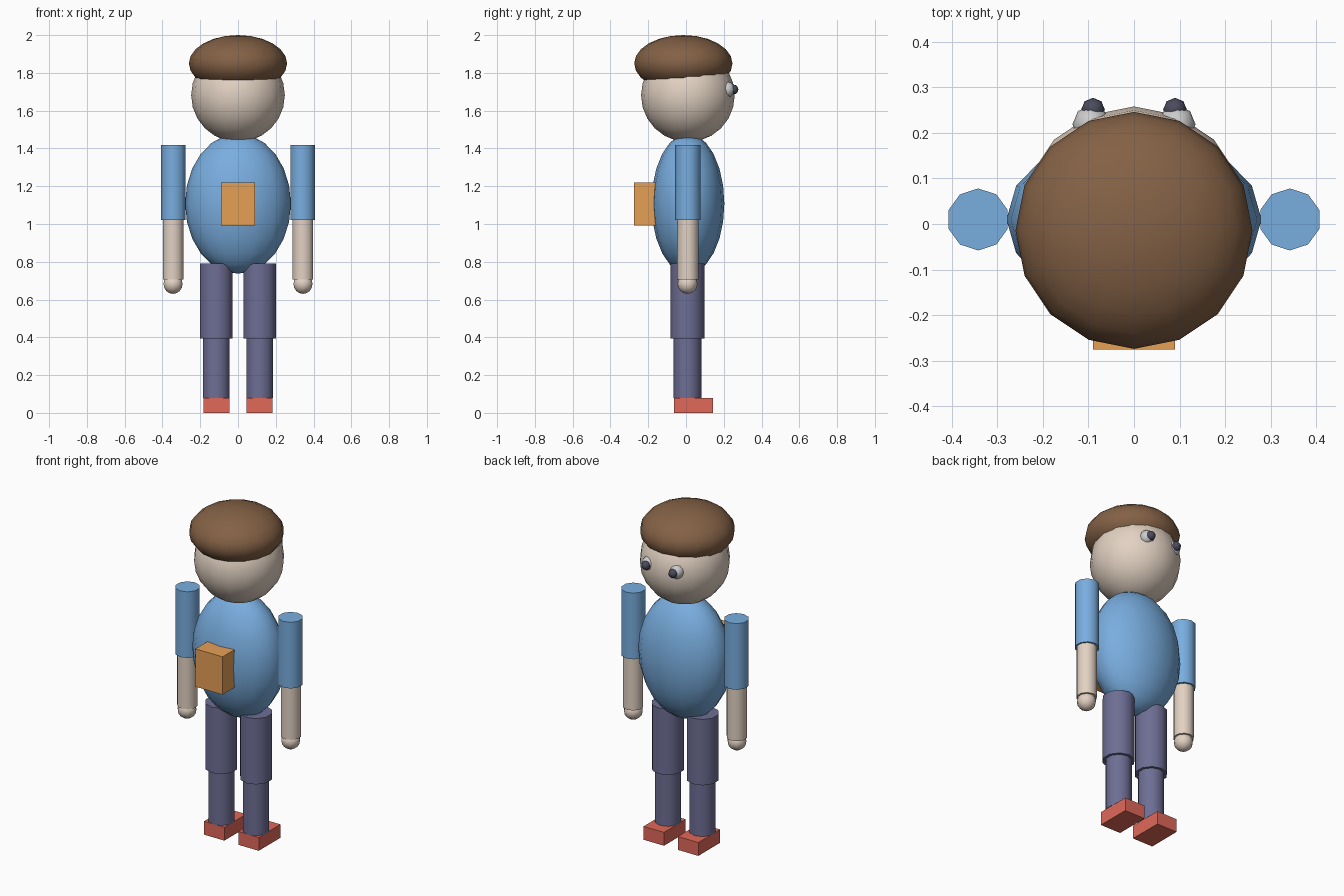
import bpy
from math import radians

if "Cube" in bpy.data.objects:
    bpy.data.objects.remove(bpy.data.objects["Cube"])


def material(name, r, g, b):
    m = bpy.data.materials.new(name)
    m.diffuse_color = (r, g, b, 1)
    m.use_nodes = True
    m.node_tree.nodes["Principled BSDF"].inputs["Base Color"].default_value = m.diffuse_color
    return m


SKIN = material("skin", 0.76, 0.64, 0.54)
HAIR = material("hair_brown", 0.23, 0.12, 0.06)
SHIRT = material("shirt_blue", 0.19, 0.42, 0.74)
TROUSERS = material("trouser_purple", 0.155, 0.155, 0.30)
SHOE = material("shoe_red", 0.75, 0.14, 0.10)
PACK = material("pack_orange", 0.79, 0.35, 0.09)
WHITE = material("eye_white", 0.90, 0.90, 0.90)
DARK = material("pupil_dark", 0.07, 0.07, 0.11)


def finish(name, mat):
    ob = bpy.context.object
    ob.name = name
    ob.data.materials.append(mat)
    bpy.ops.object.transform_apply(location=False, rotation=False, scale=True)
    bpy.ops.object.shade_smooth_by_angle(angle=radians(50))
    return ob


def ball(name, mat, centre, radii, segments=16, rings=12):
    bpy.ops.mesh.primitive_uv_sphere_add(segments=segments, ring_count=rings,
                                         radius=1, location=centre)
    ob = bpy.context.object
    ob.scale = radii
    finish(name, mat)
    # low-poly balls stay smooth across every edge
    ob.data.shade_smooth()


def limb(name, mat, x, y, bottom, top, radius, sides=10):
    bpy.ops.mesh.primitive_cylinder_add(vertices=sides, radius=radius, depth=top - bottom,
                                        location=(x, y, (bottom + top) / 2))
    finish(name, mat)


def box(name, mat, low, high):
    bpy.ops.mesh.primitive_cube_add(size=1, location=[(a + b) / 2 for a, b in zip(low, high)])
    bpy.context.object.scale = [b - a for a, b in zip(low, high)]
    finish(name, mat)


# body, head and hair
ball("torso", SHIRT, (0, 0.01, 1.108), (0.28, 0.193, 0.371))
ball("head", SKIN, (0, 0.01, 1.682), (0.248, 0.248, 0.248))
ball("hair", HAIR, (0, -0.014, 1.85), (0.26, 0.26, 0.15))

# backpack on the -y side
box("backpack", PACK, (-0.09, -0.275, 0.993), (0.09, -0.155, 1.22))

# paired parts; the face looks toward +y
for side, s in (("left", -1), ("right", 1)):
    ball(side + "_eye", WHITE, (s * 0.094, 0.219, 1.712), (0.041, 0.041, 0.041), 8, 6)
    ball(side + "_pupil", DARK, (s * 0.09, 0.251, 1.712), (0.026, 0.026, 0.026), 8, 6)
    limb(side + "_upper_arm", SHIRT, s * 0.342, 0.01, 1.02, 1.417, 0.068)
    limb(side + "_forearm", SKIN, s * 0.344, 0.01, 0.707, 1.02, 0.057)
    ball(side + "_hand", SKIN, (s * 0.344, 0.008, 0.683), (0.053, 0.053, 0.053), 10, 8)
    limb(side + "_thigh", TROUSERS, s * 0.115, 0.007, 0.395, 0.79, 0.09)
    limb(side + "_shin", TROUSERS, s * 0.115, 0.007, 0.08, 0.395, 0.074)
    box(side + "_shoe", SHOE, (s * 0.114 - 0.068, -0.063, 0), (s * 0.114 + 0.068, 0.143, 0.08))
